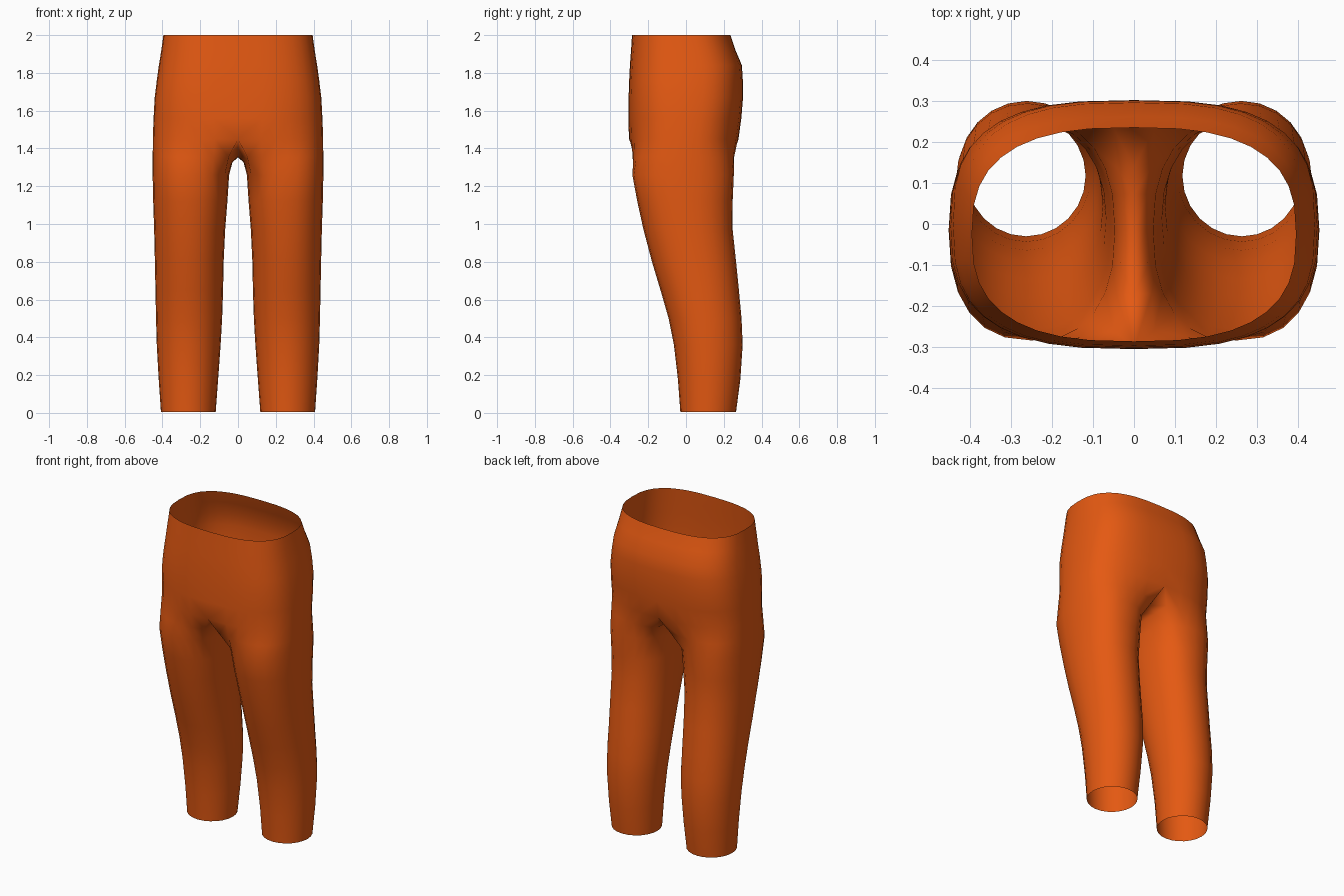
import bpy, bmesh, math
from mathutils import Vector

if "Cube" in bpy.data.objects:
    bpy.data.objects.remove(bpy.data.objects["Cube"])

N, K = 24, 18      # columns around a leg; columns 0..K carry on up into the hips

# leg rows: z, inner x, outer x, front y, back y, roundness exponent
LEG = [(0.005, .118, .408, -.03, .265, 2.0), (.18, .105, .42, -.043, .288, 2.0),
       (.36, .092, .43, -.064, .30, 2.05), (.5, .084, .434, -.092, .294, 2.1),
       (.65, .079, .437, -.135, .28, 2.1), (.8, .076, .44, -.18, .265, 2.15),
       (.97, .068, .444, -.225, .247, 2.2), (1.12, .056, .449, -.258, .247, 2.3),
       (1.26, .047, .452, -.284, .253, 2.4)]
# hip rows: z, outer x, front y, back y, roundness exponent
HIP = [(1.45, .451, -.302, .278, 2.7), (1.56, .447, -.305, .293, 2.8),
       (1.67, .441, -.304, .302, 2.9), (1.76, .43, -.301, .301, 2.9),
       (1.84, .419, -.297, .296, 2.85), (1.92, .406, -.291, .262, 2.8),
       (2.0, .395, -.286, .235, 2.7)]


def oval(t, cx, rx, yf, yb, n, z):
    c, s = math.cos(t), math.sin(t)
    x = cx + rx * math.copysign(abs(c) ** (2 / n), c)
    y = (yf + yb) / 2 + (yb - yf) / 2 * math.copysign(abs(s) ** (2 / n), s)
    return Vector((x, y, z))


def leg_ring(z, xi, xo, yf, yb, n):
    return [oval(math.radians(-135 + 15 * i), (xi + xo) / 2, (xo - xi) / 2, yf, yb, n, z)
            for i in range(N)]


def hip_arc(z, xo, yf, yb, n):
    arc = [oval(math.radians(-90 + 10 * i), 0, xo, yf, yb, n, z) for i in range(K + 1)]
    arc[0].x = arc[-1].x = 0
    return arc


legs = [leg_ring(*r) for r in LEG]
hips = [hip_arc(*r) for r in HIP]
top = legs[-1]

# crotch seam on the centre line, and a rounding ring leading up to it
seam, rounding = [], [top[i].lerp(hips[0][i], .5) for i in range(K + 1)]
for i in range(K + 1, N):
    u = abs((i - K) / (N - K) * 2 - 1)
    seam.append(Vector((0, top[i].y * 1.03, 1.352 + .09 * u ** 3)))
    rounding.append(Vector((top[i].x * .62, top[i].y * 1.02, 1.328 + .05 * u ** 3)))

bm = bmesh.new()
rows = [[bm.verts.new(p) for p in r] for r in legs + [rounding]]
rows.append([bm.verts.new(p) for p in hips[0] + seam])
for a, b in zip(rows, rows[1:]):
    for i in range(N):
        j = (i + 1) % N
        bm.faces.new((a[i], a[j], b[j], b[i]))
low = rows[-1][:K + 1]
for arc in hips[1:]:
    high = [bm.verts.new(p) for p in arc]
    for i in range(K):
        bm.faces.new((low[i], low[i + 1], high[i + 1], high[i]))
    low = high

mesh = bpy.data.meshes.new("trousers")
bm.to_mesh(mesh)
bm.free()
for p in mesh.polygons:
    p.use_smooth = True

cloth = bpy.data.materials.new("orange cloth")
cloth.diffuse_color = (.78, .1, .006, 1)
cloth.use_nodes = True
cloth.node_tree.nodes["Principled BSDF"].inputs["Base Color"].default_value = cloth.diffuse_color
mesh.materials.append(cloth)
trousers = bpy.data.objects.new("trousers", mesh)
bpy.context.collection.objects.link(trousers)

# other half
mirror = trousers.modifiers.new("other half", 'MIRROR')
mirror.use_clip = True
mirror.merge_threshold = .0005
